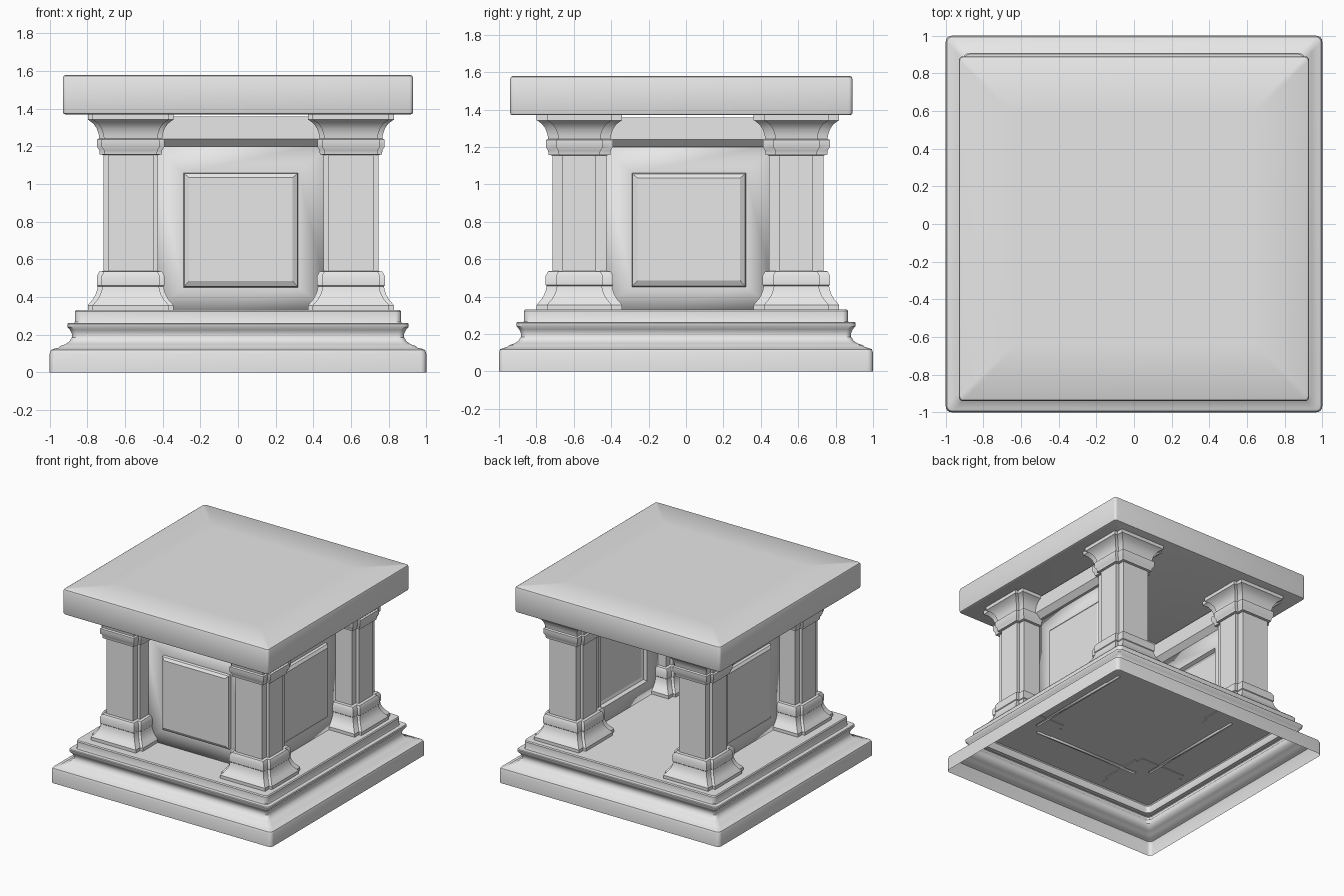
import bpy, bmesh, math

if "Cube" in bpy.data.objects:
    bpy.data.objects.remove(bpy.data.objects["Cube"])

stone = bpy.data.materials.new("grey_stone")
stone.use_nodes = True
GREY = (0.8, 0.8, 0.8, 1)
stone.diffuse_color = GREY
stone.node_tree.nodes["Principled BSDF"].inputs["Base Color"].default_value = GREY


def finish(name, bm, location=(0, 0, 0), turn=0, angle=35, recalc=True):
    if recalc:
        bmesh.ops.recalc_face_normals(bm, faces=bm.faces)
    mesh = bpy.data.meshes.new(name)
    bm.to_mesh(mesh)
    bm.free()
    mesh.materials.append(stone)
    obj = bpy.data.objects.new(name, mesh)
    obj.location = location
    obj.rotation_euler.z = turn
    bpy.context.collection.objects.link(obj)
    bpy.ops.object.select_all(action='DESELECT')
    obj.select_set(True)
    bpy.context.view_layer.objects.active = obj
    bpy.ops.object.shade_smooth_by_angle(angle=math.radians(angle))
    return obj


def mirrored_plan(quarter):
    """Repeat a first-quadrant outline (counter-clockwise) in all four."""
    plan = []
    for sx, sy in ((1, 1), (-1, 1), (-1, -1), (1, -1)):
        pts = quarter if sx * sy > 0 else reversed(quarter)
        plan += [(x * sx, y * sy, sx, sy) for x, y in pts]
    return plan


def rounded_quarter(hx, hy, r, steps=4):
    arc = [math.pi / 2 * i / steps for i in range(steps + 1)]
    return [(hx - r + r * math.cos(a), hy - r + r * math.sin(a)) for a in arc]


def moulding(name, quarter, profile, location=(0, 0, 0), bottom=True):
    """Sweep an (offset, height) profile around a plan outline."""
    plan = mirrored_plan(quarter)
    bm = bmesh.new()
    rings = [[bm.verts.new((x + d * sx, y + d * sy, z)) for x, y, sx, sy in plan]
             for d, z in profile]
    n = len(plan)
    for low, high in zip(rings, rings[1:]):
        for i in range(n):
            j = (i + 1) % n
            bm.faces.new((low[i], low[j], high[j], high[i]))
    bm.faces.new(rings[-1])
    if bottom:
        bm.faces.new(rings[0][::-1])
    return finish(name, bm, location, recalc=bottom)


# Hollow moulded plinth, open underneath
plinth = [(0, 0), (0, .1), (-.006, .118), (-.022, .125), (-.045, .13), (-.055, .14),
          (-.085, .15), (-.105, .165), (-.117, .185), (-.117, .205), (-.108, .225),
          (-.095, .24), (-.093, .258), (-.098, .263), (-.13, .263), (-.133, .268),
          (-.133, .322), (-.139, .33)]
moulding("plinth", rounded_quarter(1, 1, .03), plinth, bottom=False)

# Top slab with softened rim
slab = [(-.012, 1.37), (-.003, 1.374), (0, 1.383), (0, 1.564), (-.004, 1.574),
        (-.014, 1.58), (-.3, 1.58)]
moulding("top_slab", rounded_quarter(.93, .915, .02), slab, (0, -.025, 0))

# Four columns with notched corners, flared bases and capitals
notched = [(.145, .09), (.12, .09), (.12, .145)]
column = [(.083, .325), (.083, .355), (.075, .366), (.058, .385), (.043, .41),
          (.034, .435), (.03, .457), (.035, .462), (.035, .512), (.022, .535),
          (0, .538), (0, 1.155), (.02, 1.157), (.022, 1.18), (.034, 1.198),
          (.034, 1.237), (.022, 1.243), (.025, 1.265), (.035, 1.295), (.052, 1.32),
          (.074, 1.337), (.083, 1.342), (.083, 1.37)]
for side, cx in (("right", -.57), ("left", .6)):
    for end, cy in (("front", -.57), ("back", .59)):
        moulding(f"{end}_{side}_column", notched, column, (cx, cy, 0))


def wall(name, location, turn):
    """Thin sheet with a raised, hollow-backed centre panel."""
    bm = bmesh.new()

    def ring(hw, low, high, depth):
        return [bm.verts.new((x, depth, z)) for x, z in
                ((-hw, low), (hw, low), (hw, high), (-hw, high))]

    rings = [ring(.48, .32, 1.22, 0), ring(.305, .452, 1.06, 0),
             ring(.3, .457, 1.055, -.02), ring(.275, .485, 1.035, -.035)]
    for a, b in zip(rings, rings[1:]):
        for i in range(4):
            j = (i + 1) % 4
            bm.faces.new((a[i], a[j], b[j], b[i]))
    bm.faces.new(rings[-1])
    obj = finish(name, bm, location, turn, angle=20, recalc=False)
    solid = obj.modifiers.new("thickness", 'SOLIDIFY')
    solid.thickness = .02


def lintel(name, location, turn):
    """Beam with chamfered lower edges."""
    section = [(-.02, 1.2), (.02, 1.2), (.06, 1.24), (.06, 1.358),
               (-.06, 1.358), (-.06, 1.24)]
    bm = bmesh.new()
    face = bm.faces.new([bm.verts.new((-.5, y, z)) for y, z in section])
    ext = bmesh.ops.extrude_face_region(bm, geom=[face])
    moved = [v for v in ext["geom"] if isinstance(v, bmesh.types.BMVert)]
    bmesh.ops.translate(bm, verts=moved, vec=(1, 0, 0))
    finish(name, bm, location, turn)


# Walls and beams on three sides; the back stays open
for side, place, turn in (("front", (.015, -.55, 0), 0),
                          ("left", (.57, .015, 0), math.pi / 2),
                          ("right", (-.55, .015, 0), -math.pi / 2)):
    wall(f"{side}_wall", place, turn)
    lintel(f"{side}_lintel", place, turn)
